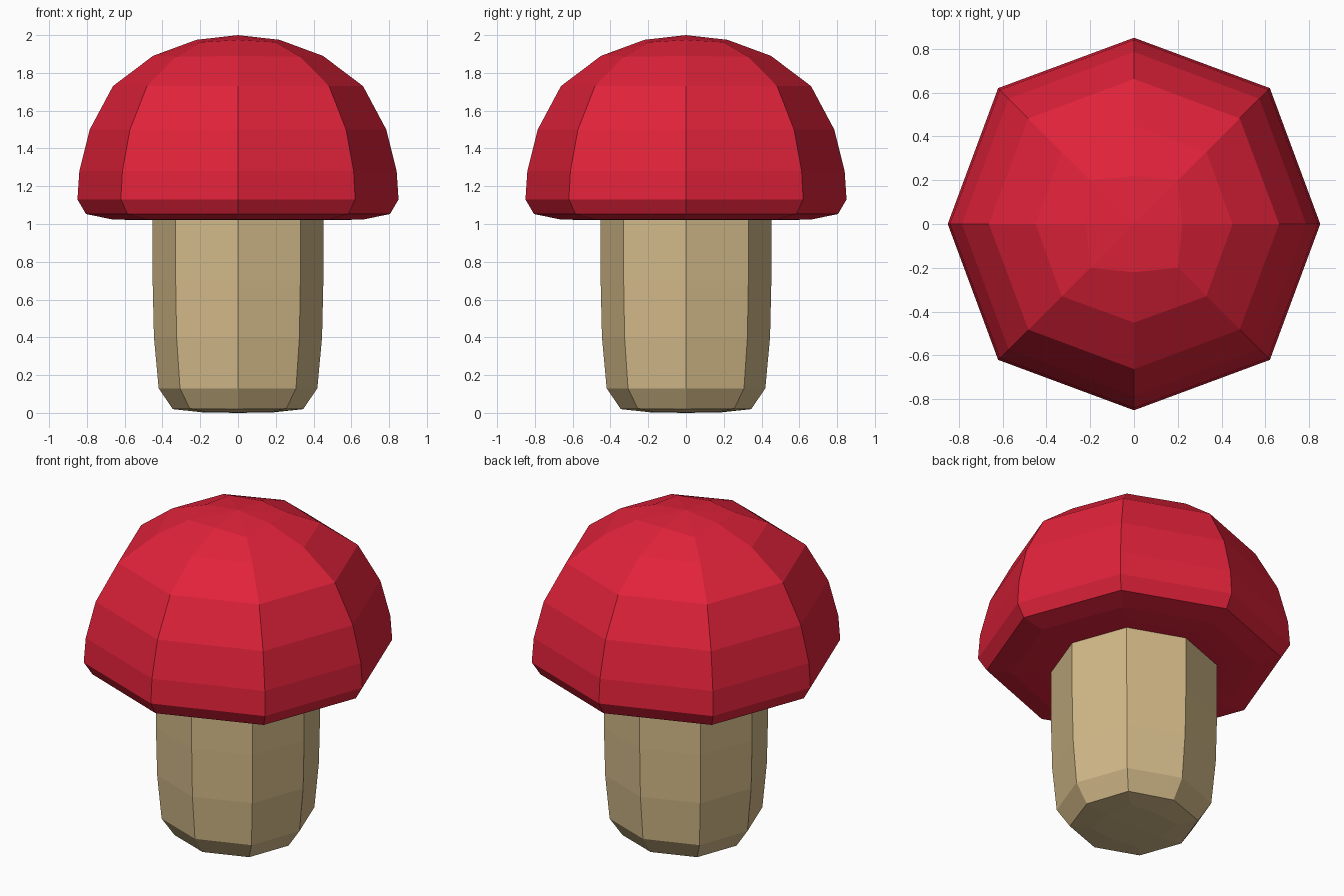
import bpy, bmesh
from math import cos, sin, pi

if "Cube" in bpy.data.objects:
    bpy.data.objects.remove(bpy.data.objects["Cube"])


def material(name, color):
    m = bpy.data.materials.new(name)
    m.diffuse_color = (*color, 1)
    m.use_nodes = True
    m.node_tree.nodes["Principled BSDF"].inputs["Base Color"].default_value = m.diffuse_color
    return m


def octagon_lathe(name, profile, mat):
    """Stack octagon rings (axis radius, axis z, diagonal offset, diagonal z); close both ends at the poles."""
    bm = bmesh.new()
    rings = []
    for r, z, d, dz in profile:
        if r == 0:
            rings.append([bm.verts.new((0, 0, z))] * 8)
            continue
        ring = []
        for i in range(8):
            a = i * pi / 4
            rad, h = (d * 2 ** 0.5, dz) if i % 2 else (r, z)
            ring.append(bm.verts.new((rad * cos(a), rad * sin(a), h)))
        rings.append(ring)
    for low, high in zip(rings, rings[1:]):
        for i in range(8):
            j = (i + 1) % 8
            corners = dict.fromkeys([low[i], low[j], high[j], high[i]])
            bm.faces.new(list(corners))
    bmesh.ops.recalc_face_normals(bm, faces=bm.faces)
    mesh = bpy.data.meshes.new(name)
    bm.to_mesh(mesh)
    bm.free()
    mesh.materials.append(mat)
    obj = bpy.data.objects.new(name, mesh)
    bpy.context.collection.objects.link(obj)
    return obj


# Stem with rounded foot
octagon_lathe("stem", [
    (0, 0.0, 0, 0),
    (0.19, 0.003, 0.17, 0.005),
    (0.345, 0.02, 0.255, 0.022),
    (0.42, 0.13, 0.307, 0.13),
    (0.445, 0.40, 0.325, 0.40),
    (0.452, 0.70, 0.33, 0.70),
    (0.452, 1.03, 0.33, 1.03),
    (0, 1.03, 0, 1.03),
], material("stem_tan", (0.65, 0.49, 0.25)))

# Domed cap with rolled rim and flat underside
octagon_lathe("cap", [
    (0, 1.02, 0, 1.02),
    (0.53, 1.02, 0.385, 1.02),
    (0.67, 1.025, 0.485, 1.025),
    (0.805, 1.053, 0.585, 1.053),
    (0.85, 1.13, 0.62, 1.13),
    (0.84, 1.28, 0.612, 1.28),
    (0.785, 1.50, 0.572, 1.50),
    (0.662, 1.73, 0.482, 1.73),
    (0.45, 1.89, 0.33, 1.885),
    (0.22, 1.975, 0.20, 1.962),
    (0, 2.0, 0, 2.0),
], material("cap_red", (0.75, 0.016, 0.042)))
